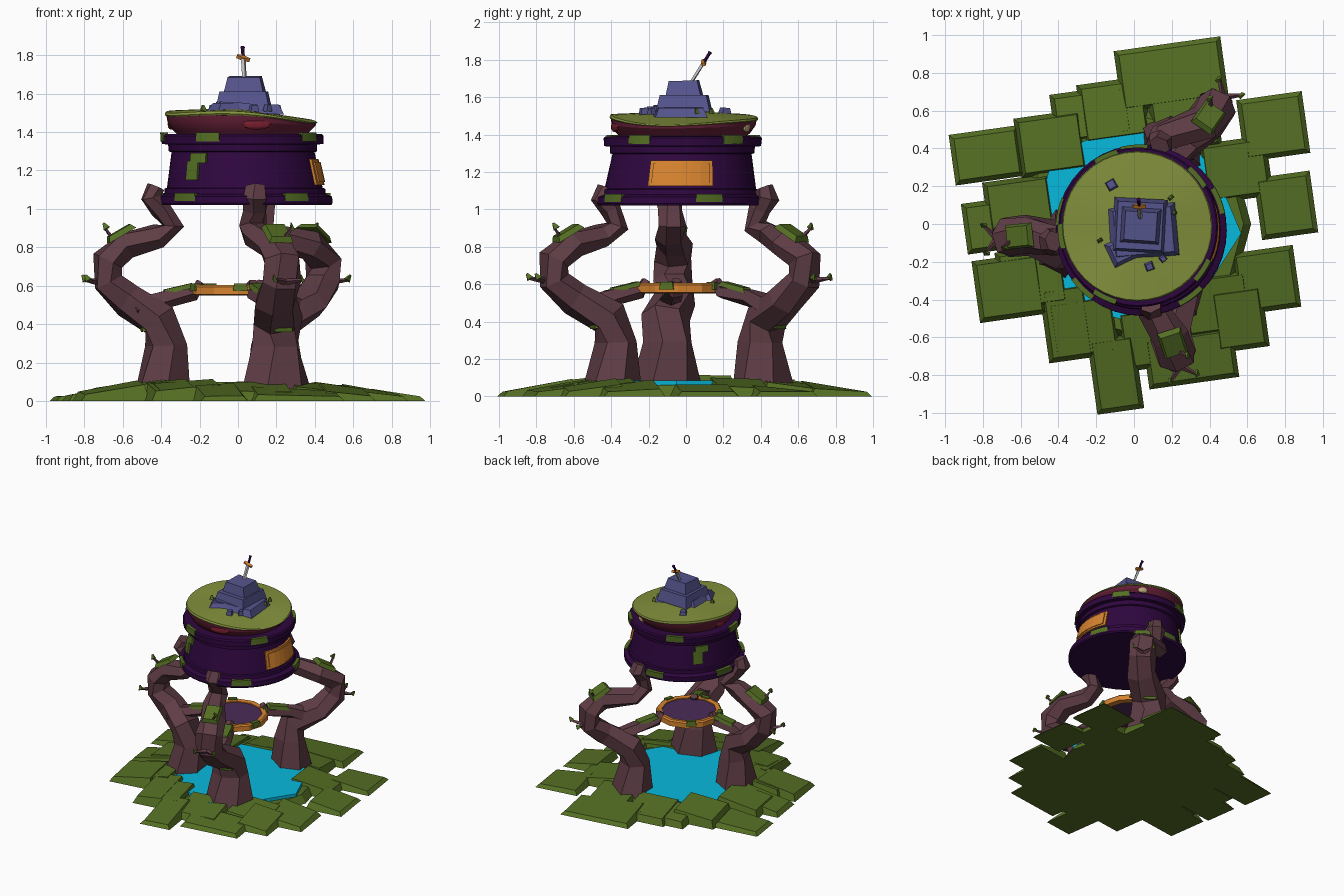
import bpy, bmesh, math, random
from mathutils import Vector, Matrix, Euler

if "Cube" in bpy.data.objects:
    bpy.data.objects.remove(bpy.data.objects["Cube"])

random.seed(4)
COL = dict(green='556E28', olive='82903F', bark='5F3F47', plum='320F41', maroon='65243A', red='7A2434',
           orange='D58232', water='10B8DC', rock='56558C', violet='4B2F58', steel='B8B8BC', cream='B8A878')
MAT = {}
for k, c in COL.items():
    MAT[k] = bpy.data.materials.new(k)
    MAT[k].diffuse_color = [(b / 255) ** 2.2 for b in bytes.fromhex(c)] + [1]


def finish(name, bm, mat, smooth=False):
    bmesh.ops.remove_doubles(bm, verts=bm.verts, dist=1e-5)
    bmesh.ops.recalc_face_normals(bm, faces=bm.faces)
    me = bpy.data.meshes.new(name)
    bm.to_mesh(me)
    bm.free()
    me.materials.append(MAT[mat])
    ob = bpy.data.objects.new(name, me)
    bpy.context.collection.objects.link(ob)
    if smooth:
        bpy.ops.object.select_all(action='DESELECT')
        ob.select_set(True)
        bpy.context.view_layer.objects.active = ob
        bpy.ops.object.shade_smooth_by_angle(angle=math.radians(25))


def skin(name, rings, mat, closed=False, caps=True, smooth=False):
    """Bridge successive rings of points with quads."""
    bm = bmesh.new()
    rv = [[bm.verts.new(p) for p in r] for r in rings]
    n = len(rv[0])
    for a, b in list(zip(rv, rv[1:])) + ([(rv[-1], rv[0])] if closed else []):
        for i in range(n):
            bm.faces.new((a[i], a[(i + 1) % n], b[(i + 1) % n], b[i]))
    if caps and not closed:
        bm.faces.new(rv[0])
        bm.faces.new(rv[-1])
    finish(name, bm, mat, smooth)


def polar(r, deg, z=0.0):
    w = math.radians(deg)
    return Vector((r * math.cos(w), r * math.sin(w), z))


def tube(name, pts, radii, side, mat, sides=6, wide=1.0):
    """Faceted limb through pts; side is the wide axis."""
    u, rings = Vector(side).normalized(), []
    for i, p in enumerate(pts):
        t = (pts[min(i + 1, len(pts) - 1)] - pts[max(i - 1, 0)]).normalized()
        a = (u - t * u.dot(t)).normalized()
        b = t.cross(a)
        angles = [math.tau * (k + .25 * (i % 2)) / sides for k in range(sides)]
        rings.append([p + (a * wide * math.cos(w) + b * math.sin(w)) * radii[i] for w in angles])
    skin(name, rings, mat)


def lathe(name, prof, seg, center, mat, closed=False, smooth=False, wave=None):
    rings = []
    for r, z in prof:
        ring = [center(z) + polar(r, 360 * k / seg, z) for k in range(seg)]
        if wave:
            for k, p in enumerate(ring):
                p.z += wave(math.tau * k / seg, r, z)
        rings.append(ring)
    skin(name, rings, mat, closed, False, smooth)


def block(name, c, size, mat, taper=.8, rot=(0, 0, 0)):
    """Tapered box centred on c, rot in degrees."""
    bm = bmesh.new()
    bmesh.ops.create_cube(bm, size=1)
    for v in bm.verts:
        f = taper if v.co.z > 0 else 1
        v.co = Vector((v.co.x * size[0] * f, v.co.y * size[1] * f, v.co.z * size[2]))
    M = Matrix.Translation(c) @ Euler([math.radians(a) for a in rot]).to_matrix().to_4x4()
    bmesh.ops.transform(bm, matrix=M, verts=bm.verts)
    finish(name, bm, mat)


# Ground: overlapping turf blocks whose tops fall away from the centre
def turf(name, c, w, d):
    lift, R, rings = random.uniform(-.012, .012), Matrix.Rotation(math.radians(8), 3, 'Z'), []
    for top in (0, 1):
        ring = []
        for sx, sy in ((-1, -1), (1, -1), (1, 1), (-1, 1)):
            p = c + R @ Vector((sx * (w / 2 - .025 * top), sy * (d / 2 - .025 * top), 0))
            p.z = top * max(.025, .108 + lift - .19 * max(0, p.length - .5))
            ring.append(p)
        rings.append(ring)
    skin(name, rings, 'green')


outer = [(7, .81, .3), (35, .9, .35), (76, .815, .57), (111, .62, .42), (155, .86, .37), (180, .7, .4),
         (207, .74, .36), (236, .63, .25), (263, .8, .25), (293, .77, .48), (318, .75, .28), (337, .76, .33)]
for i, (a, r, w) in enumerate(outer):
    turf(f"turf_outer_{i}", polar(r, a), w, .4 if w == .25 else .33 if w < .37 or w > .5 else .27)
for i in range(9):
    turf(f"turf_inner_{i}", polar(.61, 28 + 36 * i), .36, .32)
lathe("turf_base", [(0, 0), (.62, 0), (.58, .06), (0, .06)], 12, lambda z: Vector(), 'green')

# Pool
skin("pool_water", [[polar(.57 - .06 * (k % 2), 36 * k - 5, z) for k in range(10)] for z in (.03, .085)], 'water')

# Three twisted trunks: one profile (radial distance, height, thickness) turned and twisted
trunk = [(.46, .04, .155), (.44, .29, .11), (.48, .42, .105), (.65, .52, .092), (.77, .62, .084), (.775, .73, .084),
         (.66, .81, .078), (.48, .86, .066), (.39, .91, .06), (.43, 1.0, .055), (.48, 1.06, .058), (.455, 1.115, .047)]
bough = [(.58, .47, .07), (.42, .53, .05), (.25, .56, .04), (.21, .62, .025)]
for n, az, scale, twist in (("left", 186, .88, 6), ("front", 288, .96, -6), ("back", 55, 1, 17)):
    turn = lambda z: az + (9 if z < .45 else twist if z > .85 else 0)
    scl = lambda z: scale if z < .95 else .96
    path = [polar(r * scl(z), turn(z), z) for r, z, _ in trunk]
    arm = [polar(r * scale ** .5, az + 3, z) + Vector((0, -.02, 0)) for r, z, _ in bough]
    out, side = polar(1, az), polar(1, az + 90)
    up = Vector((0, 0, 1))
    tube(n + "_trunk", path, [p[2] for p in trunk], side, 'bark', 6, 1.25)
    tube(n + "_bough", arm, [p[2] for p in bough], side, 'bark', 5, 1.2)
    # moss pads on shoulder, bough and knee
    block(n + "_shoulder_moss", path[6] + out * .035 + up * .066, (.16, .13, .03), 'green', .8, (0, 30, az))
    block(n + "_bough_moss", (arm[1] + arm[2]) / 2 + up * .04, (.18, .08, .025), 'green', .8, (0, 13, az))
    block(n + "_knee_moss", path[2] + out * .08 - up * .03, (.04, .1, .05), 'green', .7, (0, 15, az))
    # leafy twigs at elbow and shoulder
    for j, (k, s) in enumerate(((4, .07), (4, -.08), (6, .05))):
        foot = path[k] + out * .05
        tip = foot + out * .07 + side * s + up * (.09 if k == 6 else .01)
        tube(f"{n}_twig_{j}", [foot, tip], (.02, .007), (0, .2, 1), 'bark', 4)
        block(f"{n}_leaf_{j}", tip + up * .012, (.035, .018, .035), 'green', .3, (20, 30, az))

# Hanging platform
pc = lambda z: Vector((0, -.04, 0))
lathe("platform_rim", [(.205, .55), (.25, .555), (.25, .595), (.24, .605), (.205, .6)], 12, pc, 'orange', True)
lathe("platform_disc", [(0, .56), (.21, .56), (.21, .592), (0, .592)], 12, pc, 'violet')
for j in range(5):
    a = 72 * j - 15
    block(f"platform_moss_{j}", pc(0) + polar(.235, a, .592), (.04, .08, .04), 'green', .8, (0, 0, a))

# Drum, leaning slightly toward its upper rim
dc = lambda z: Vector((.04 - .05 * (z - 1.02), -.035 + .05 * (z - 1.02), 0))
lathe("drum", [(0, 1.02), (.445, 1.02), (.452, 1.03), (.452, 1.065), (.42, 1.078), (.418, 1.105), (.405, 1.11),
               (.372, 1.295), (.386, 1.3), (.388, 1.335), (.42, 1.338), (.423, 1.38), (.415, 1.39), (0, 1.395)],
      40, dc, 'plum', smooth=True)


def patch(name, a0, a1, z0, z1, mat, thick=.015, r=None):
    """Curved plate on the drum between two azimuths; follows the sloping wall unless r is given."""
    wall = lambda z: r or .405 - (z - 1.11) * .18
    rings = []
    for k in range(7):
        a = a0 + (a1 - a0) * k / 6
        rings.append([dc(z) + polar(wall(z) + t, a, z) for z, t in ((z0, -.02), (z0, thick), (z1, thick), (z1, -.02))])
    skin(name, rings, mat)


patch("side_panel_frame", -25, 25, 1.125, 1.26, 'orange', .013)
patch("side_panel", -22, 22, 1.14, 1.245, 'orange', .02)
for j, a in enumerate((-138, 134)):
    patch(f"wall_moss_{j}", a, a + 11, 1.15, 1.25, 'green')
    patch(f"wall_moss_side_{j}", a + 3, a + 18, 1.24, 1.29, 'green')
for j in range(5):
    a = 72 * j - 65 + random.uniform(-9, 9)
    patch(f"lower_flange_moss_{j}", a, a + 19, 1.04, 1.082, 'green', .006, .447)
    patch(f"upper_flange_moss_{j}", a + 20, a + 38, 1.35, 1.397, 'green', .006, .42)

# Bowl with spots, and wavy turf cap
def wave(w, r, z):
    c = math.cos(w)
    return (-.022 * c - .018 * c * c + .006 * math.sin(3 * w)) * max(0, (z - 1.42) / .07) * r / .39


lathe("bowl", [(0, 1.385), (.335, 1.385), (.36, 1.41), (.385, 1.45), (.39, 1.485), (0, 1.49)], 40, dc, 'maroon',
      smooth=True, wave=wave)
lathe("turf_cap", [(0, 1.47), (.392, 1.48), (.398, 1.487), (.392, 1.5), (.2, 1.512), (0, 1.518)], 40, dc, 'olive',
      smooth=True, wave=wave)
for j, (a, s, m) in enumerate(((-78, .08, 'red'), (64, .04, 'cream'), (170, .05, 'red'))):
    M = Matrix.Translation(dc(1.44) + polar(.374, a, 1.44)) @ Matrix.Rotation(math.radians(a), 4, 'Z')
    bm = bmesh.new()
    bmesh.ops.create_uvsphere(bm, u_segments=10, v_segments=6, radius=1, matrix=M @ Matrix.Diagonal((.015, s, .028, 1)))
    finish(f"bowl_spot_{j}", bm, m)

# Stepped rock with pebbles and tufts
block("rock_base", (.05, -.04, 1.525), (.36, .28, .05), 'rock', .85, (0, 3, 5))
block("rock_foot", (-.06, -.14, 1.52), (.18, .16, .06), 'rock', .6, (0, 0, 25))
block("rock_middle", (.03, -.01, 1.565), (.28, .29, .09), 'rock', .86, (0, 0, -3))
block("rock_top", (.035, -.01, 1.645), (.21, .19, .085), 'rock', .8, (2, 0, -4))
for j, a in enumerate((120, -70, -50)):
    s = .055 - .01 * j
    block(f"pebble_{j}", polar(.24, a, 1.525), (s, s, .035), 'rock', .7, (0, 5, a))
    block(f"cap_tuft_{j}", polar(.2 + .02 * j, a + 85, 1.525), (.02, .03, .03), 'green', .4, (0, 10, a))

# Sword stuck in the rock
foot, head = Vector((.035, .01, 1.65)), Vector((.024, .13, 1.842))
hilt, x = foot.lerp(head, .7), Vector((.034, 0, -.011))
tube("sword_blade", [foot, hilt], (.009, .011), x, 'steel', 4, 1.3)
tube("sword_guard", [hilt - x, hilt, hilt + x], (.012, .015, .012), (0, .5, 1), 'orange', 4)
tube("sword_grip", [hilt, hilt.lerp(head, .8), head], (.01, .009, .013), x, 'plum', 5)

for m in bpy.data.materials:
    if m.users and not m.is_grease_pencil:
        m.use_nodes = True
        m.node_tree.nodes["Principled BSDF"].inputs["Base Color"].default_value = m.diffuse_color
